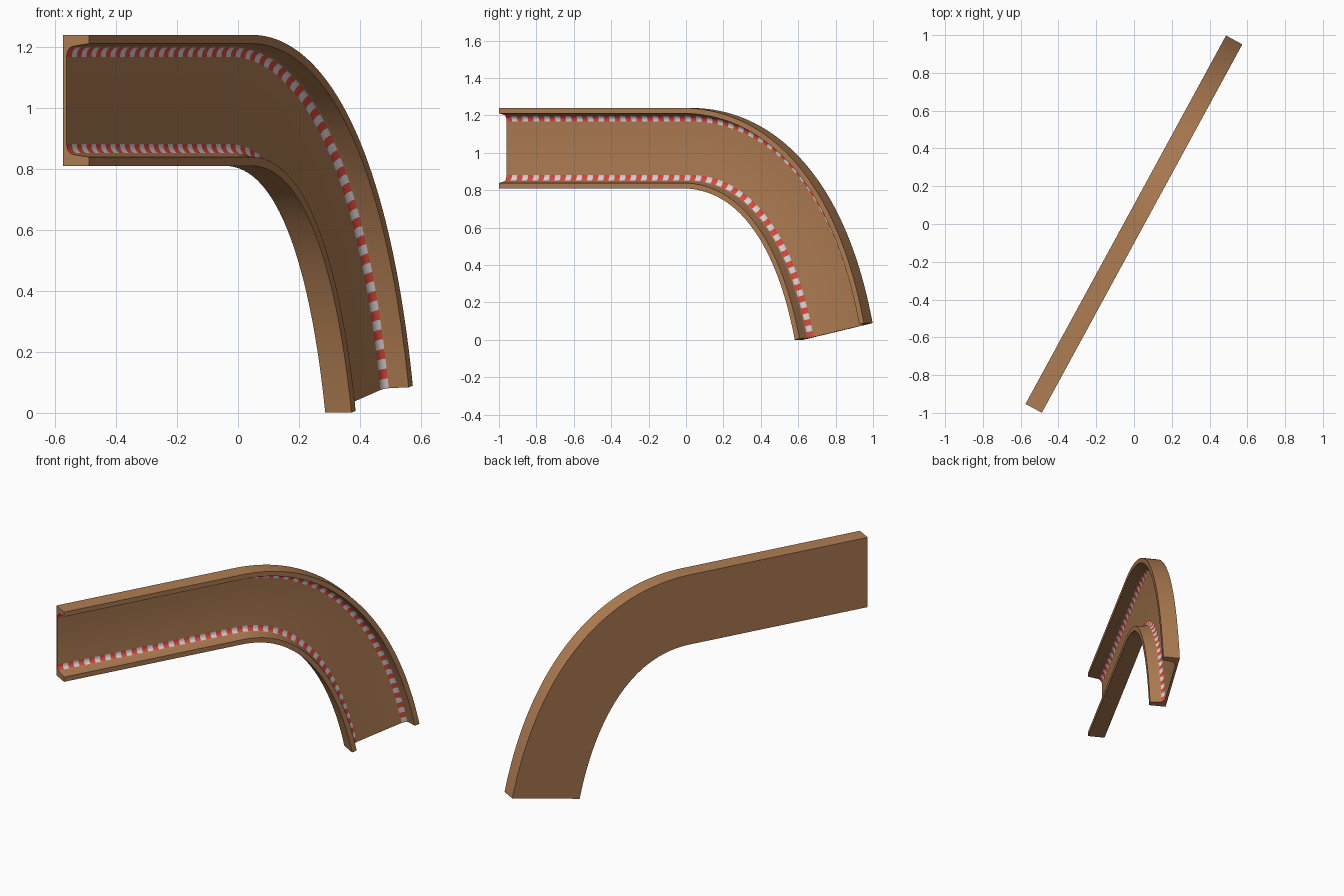
import bpy, bmesh, math
from mathutils import Vector

if "Cube" in bpy.data.objects:
    bpy.data.objects.remove(bpy.data.objects["Cube"])

# Plane of the track: ALONG is its horizontal run, OUT points to the open side
ALONG = Vector((0.478, 0.8783, 0))
OUT = Vector((0.8783, -0.478, 0))
HALF_W, HALF_T, START = 0.215, 0.049, -1.111


def material(name, rgb):
    m = bpy.data.materials.new(name)
    m.diffuse_color = (*rgb, 1)
    m.use_nodes = True
    m.node_tree.nodes["Principled BSDF"].inputs["Base Color"].default_value = m.diffuse_color
    return m


wood = material("wood_brown", (0.43, 0.205, 0.085))
red = material("stripe_red", (0.72, 0.065, 0.045))
white = material("stripe_white", (0.68, 0.65, 0.67))

# Centre line (run, height): straight piece, then a curve diving down
P = [Vector((0, 1.025)), Vector((0.43, 1.025)),
     Vector((0.899 - 0.66 * 0.207, 0.045 + 0.66 * 0.978)), Vector((0.899, 0.045))]


def frame(u):
    """Centre point and sideways normal; u < 0 is the straight piece."""
    if u <= 0:
        return Vector((-u * START, 1.025)), Vector((0, 1))
    k = 1 - u
    p = P[0] * k**3 + P[1] * 3 * u * k * k + P[2] * 3 * u * u * k + P[3] * u**3
    d = (P[1] - P[0]) * k * k + (P[2] - P[1]) * 2 * u * k + (P[3] - P[2]) * u * u
    d.normalize()
    return p, Vector((-d.y, d.x))


def place(u, t, v):
    c, n = frame(u)
    q = c + n * v
    return ALONG * q.x + OUT * t + Vector((0, 0, q.y))


def sweep(bm, us, section, closed):
    rings = [[bm.verts.new(place(u, t, v)) for t, v in section] for u in us]
    m = len(section)
    faces = []
    for i in range(len(us) - 1):
        for j in range(m if closed else m - 1):
            k = (j + 1) % m
            f = bm.faces.new((rings[i][j], rings[i][k], rings[i + 1][k], rings[i + 1][j]))
            faces.append((i, f))
    if closed:
        bm.faces.new(rings[0])
        bm.faces.new(rings[-1])
    return faces


def finish(name, bm, mats):
    me = bpy.data.meshes.new(name)
    bm.to_mesh(me)
    bm.free()
    for m in mats:
        me.materials.append(m)
    ob = bpy.data.objects.new(name, me)
    bpy.context.collection.objects.link(ob)
    bpy.ops.object.select_all(action='DESELECT')
    ob.select_set(True)
    bpy.context.view_layer.objects.active = ob
    bpy.ops.object.shade_smooth_by_angle(angle=math.radians(30))
    return ob


def fillet(radius, a0, a1, steps):
    """Rounded corner between floor and rim, as (out, side) points."""
    return [(-0.005 - radius * math.cos(a), 0.148 + radius * math.sin(a))
            for a in (math.radians(a0 + (a1 - a0) * i / steps) for i in range(steps + 1))]


# Wooden channel: flat back, thin floor, rounded corners, two rims
half = [(-HALF_T, HALF_W), (HALF_T, HALF_W), (HALF_T, 0.186)] + fillet(0.03, 0, 84, 6)[::-1]
section = half + [(t, -v) for t, v in reversed(half)]
bm = bmesh.new()
sweep(bm, [-1, -0.5] + [i / 48 for i in range(49)], section, True)
bmesh.ops.recalc_face_normals(bm, faces=bm.faces)
finish("track_channel", bm, [wood])

# Red and white dashed strip painted along each rounded corner
for side, name in ((1, "outer_stripe"), (-1, "inner_stripe")):
    strip = [(-0.033, 0.143)] + fillet(0.028, 0, 62, 4)
    strip = [(t, v * side) for t, v in strip]
    # even spacing by arc length, two steps per dash
    fine = [-1 + i / 600 for i in range(1201)]
    pts = [place(u, -0.02, 0.16 * side) for u in fine]
    dist = [0.0]
    for a, b in zip(pts, pts[1:]):
        dist.append(dist[-1] + (b - a).length)
    count = 2 * round(dist[-1] / 0.033)
    us, j = [], 0
    for i in range(count + 1):
        target = dist[-1] * i / count
        while j < len(fine) - 2 and dist[j + 1] < target:
            j += 1
        w = (target - dist[j]) / (dist[j + 1] - dist[j])
        us.append(fine[j] + w * (fine[j + 1] - fine[j]))
    bm = bmesh.new()
    for i, f in sweep(bm, us, strip, False):
        f.material_index = (i // 2) % 2
        f.normal_update()
        if f.normal.dot(OUT) < 0:
            f.normal_flip()
    finish(name, bm, [red, white])
